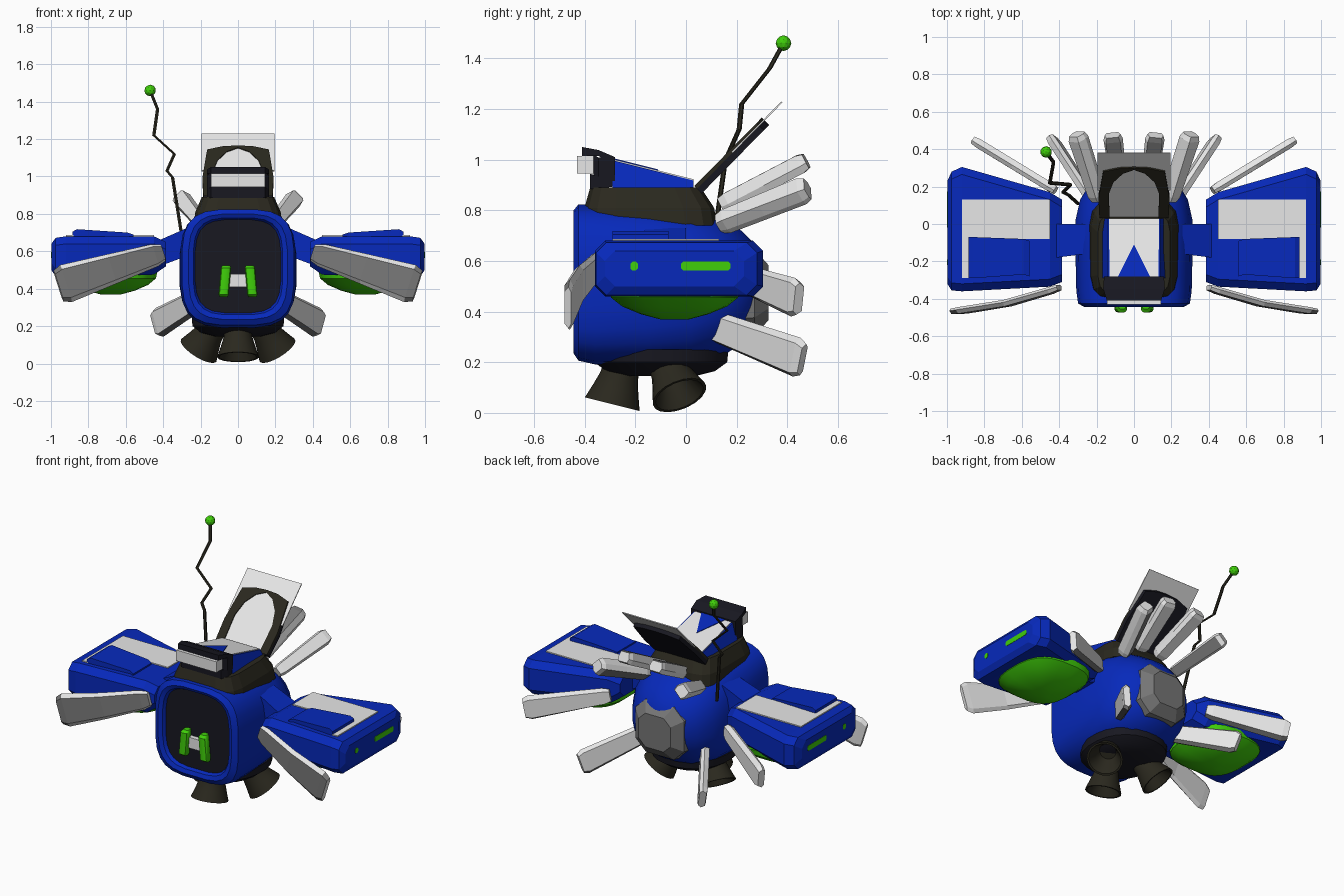
import bpy, bmesh, math
from mathutils import Vector as V

if "Cube" in bpy.data.objects:
    bpy.data.objects.remove(bpy.data.objects["Cube"], do_unlink=True)


def material(name, *rgb):
    m = bpy.data.materials.new(name)
    m.use_nodes = True
    m.diffuse_color = (*rgb, 1)
    m.node_tree.nodes["Principled BSDF"].inputs["Base Color"].default_value = (*rgb, 1)
    return m


BLUE = material("hull blue", .002, .022, .5)
GREEN = material("signal green", .05, .62, .003)
OLIVE = material("dark olive metal", .023, .021, .013)
NAVY = material("dark navy", .009, .009, .015)
LIGHT = material("light grey", .82, .82, .82)
GREY = material("mid grey", .18, .18, .18)


def finish(name, bm, mats, rule=None, smooth=False):
    bmesh.ops.recalc_face_normals(bm, faces=bm.faces)
    bm.normal_update()
    if rule:
        for f in bm.faces:
            f.material_index = rule(f)
    me = bpy.data.meshes.new(name)
    bm.to_mesh(me)
    bm.free()
    ob = bpy.data.objects.new(name, me)
    bpy.context.collection.objects.link(ob)
    for m in mats:
        me.materials.append(m)
    if smooth:
        bpy.ops.object.select_all(action='DESELECT')
        ob.select_set(True)
        bpy.context.view_layer.objects.active = ob
        bpy.ops.object.shade_smooth_by_angle(angle=math.radians(32))


def loft(name, rings, *mats, rule=None, smooth=False):
    """Skin a list of equal point rings and cap both ends."""
    bm = bmesh.new()
    rows = [[bm.verts.new(p) for p in r] for r in rings]
    n = len(rows[0])
    for a, b in zip(rows, rows[1:]):
        for i in range(n):
            j = (i + 1) % n
            bm.faces.new((a[i], a[j], b[j], b[i]))
    bm.faces.new(rows[0])
    bm.faces.new(rows[-1])
    finish(name, bm, mats, rule, smooth)


def oval(c, u, v, power=2, n=24):
    """Superellipse ring around c with half axes u and v."""
    def bend(t):
        return math.copysign(abs(t) ** (2 / power), t)
    ts = [math.tau * (i + .5) / n for i in range(n)]
    return [V(c) + V(u) * bend(math.cos(t)) + V(v) * bend(math.sin(t)) for t in ts]


def rect_x(x, y0, y1, z0, z1, c=0.0):
    """Rectangle across x, with corners cut by c."""
    if not c:
        pts = [(y0, z0), (y1, z0), (y1, z1), (y0, z1)]
    else:
        pts = [(y0 + c, z0), (y1 - c, z0), (y1, z0 + c), (y1, z1 - c),
               (y1 - c, z1), (y0 + c, z1), (y0, z1 - c), (y0, z0 + c)]
    return [V((x, y, z)) for y, z in pts]


def box(name, lo, hi, mat):
    loft(name, [rect_x(x, lo[1], hi[1], lo[2], hi[2]) for x in (lo[0], hi[0])], mat)


def flip(rings, s):
    return [[V((p.x * s, p.y, p.z)) for p in r] for r in rings]


# Rounded hull: y, half width, bottom, top, squareness
hull = [(-.415, .23, .27, .77, 3.6), (-.435, .24, .26, .78, 3.6), (-.445, .265, .235, .80, 3.6),
        (-.425, .30, .205, .825, 3.6), (-.36, .31, .19, .825, 3.4), (-.15, .315, .185, .82, 3),
        (.02, .315, .19, .81, 2.7), (.13, .29, .215, .78, 2.4), (.22, .235, .27, .72, 2.2),
        (.28, .165, .34, .66, 2), (.315, .08, .42, .58, 2)]
loft("hull", [oval((0, y, (a + b) / 2), (w, 0, 0), (0, 0, (b - a) / 2), k) for y, w, a, b, k in hull],
     BLUE, NAVY, rule=lambda f: int(f.normal.y < -.9 and f.calc_area() > .1), smooth=True)

# Front handle: two upright bars and a link
for s in (1, -1):
    loft("front_handle_bar", [oval((s * (.078 - .015 * k), y, .355 + .17 * k), (r, 0, 0), (0, r, 0), 3, 12)
         for k, y, r in ((0, -.435, .02), (.08, -.445, .028), (.92, -.445, .028), (1, -.435, .02))],
         GREEN, smooth=True)
box("front_handle_link", (-.05, -.445, .41), (.05, -.41, .48), LIGHT)

# Octagonal back plate
loft("back_plate", [oval((0, y, .475), (w, 0, 0), (0, 0, h), 3.2, 8)
     for y, w, h in ((.17, .2, .195), (.27, .185, .18), (.325, .12, .115))], GREY)

# Underside dish and three bell nozzles
loft("under_dish", [oval((0, -.1, z), (.25 * k, 0, 0), (0, .27 * k, 0), 2.2)
     for z, k in ((.25, 1), (.20, .98), (.165, .8), (.145, .5))], NAVY, smooth=True)
for top, tilt in (((0, -.255, .18), (0, -.25, -1)), ((.135, -.075, .19), (.5, .33, -.8)),
                  ((-.135, -.075, .19), (-.5, .33, -.8))):
    axis = V(tilt).normalized()
    side = axis.orthogonal().normalized()
    up = axis.cross(side)
    loft("nozzle", [oval(V(top) + axis * d, side * r, up * r, 2, 18) for d, r in
         ((-.03, .07), (.04, .077), (.09, .092), (.15, .112), (.15, .10), (.09, .07), (.04, .05))],
         OLIVE, smooth=True)

# Collar and wedge head
loft("collar", [oval((0, y, z), (w, 0, 0), (0, l, 0), 5, 16) for z, y, w, l in
     ((.74, -.14, .24, .265), (.81, -.145, .23, .258), (.89, -.16, .195, .22))], OLIVE)


def slope(y, lift=0.0):
    return .995 - (y + .28) * .25 + lift


loft("head", [[V((-.175, y, .86)), V((.175, y, .86)), V((.14, y, slope(y))), V((-.14, y, slope(y)))]
              for y in (-.29, .03)], BLUE)


def plate(name, pts, lift, mat):
    loft(name, [[V((x, y, slope(y, d))) for x, y in pts] for d in (lift - .006, lift)], mat)


plate("head_top_panel", [(-.13, -.28), (.13, -.28), (.135, .03), (-.135, .03)], .005, LIGHT)
plate("head_arrow", [(-.085, -.28), (.085, -.28), (0, -.11)], .009, BLUE)

# Visor with brow, jaw and pale front block
for name, y0, z0, z1, zb0, zb1 in (("visor_core", -.365, .91, 1.02, .9, 1.01),
                                   ("visor_brow", -.41, 1.015, 1.05, .97, 1.01),
                                   ("visor_jaw", -.38, .885, .945, .895, .94)):
    loft(name, [[V((-w, y, a)), V((w, y, a)), V((w, y, b)), V((-w, y, b))]
                for y, w, a, b in ((y0, .145, z0, z1), (-.345, .165, z0, z1 - .012), (-.28, .16, zb0, zb1))], NAVY)
box("visor_front", (-.145, -.43, .945), (.145, -.36, 1.015), LIGHT)

# Tilted canopy: pane, solid dark back and arched front frame
ALONG, FACE = V((0, .702, .712)), V((0, -.712, .702))


def canopy(pts, h):
    return [V((x, .03, .87)) + ALONG * t + FACE * h for x, t in pts]


def arch(half):
    return half + [(-x, t) for x, t in half[-2::-1]]


outer = arch([(.185, .02), (.19, .16), (.165, .37), (.08, .395), (0, .40)])
inner = arch([(.13, .02), (.135, .20), (.11, .29), (.06, .355), (0, .385)])
pane = [(-.195, .22), (.195, .22), (.195, .5), (-.195, .5)]
loft("canopy_pane", [canopy(pane, h) for h in (0, .006)], LIGHT)
loft("canopy_back", [canopy(outer, h) for h in (-.025, .001)], NAVY)
loft("canopy_glass", [canopy(inner, h) for h in (0, .01)], LIGHT)
bm = bmesh.new()
rows = [[bm.verts.new(p) for p in canopy(o, h)] for o, h in ((outer, 0), (outer, .016), (inner, .016), (inner, 0))]
for a, b in zip(rows, rows[1:]):
    for i in range(len(a) - 1):
        bm.faces.new((a[i], a[i + 1], b[i + 1], b[i]))
finish("canopy_frame", bm, [OLIVE])

# Zigzag antenna with ball
path = [(-.30, .11, .68), (-.35, .155, .995), (-.38, .17, 1.03), (-.34, .21, 1.12),
        (-.45, .22, 1.22), (-.43, .33, 1.36), (-.47, .385, 1.46)]
loft("antenna", [oval(p, (.01, 0, 0), (0, .01, 0), 2, 6) for p in path], OLIVE)
bm = bmesh.new()
bmesh.ops.create_icosphere(bm, subdivisions=2, radius=.031)
bmesh.ops.translate(bm, verts=bm.verts, vec=path[-1])
finish("antenna_ball", bm, [GREEN])


def fin(name, s, root, tip, w0, w1, thick, face, dark, bow=0.0):
    """Flared six-sided blade; faces towards 'dark' are mid grey."""
    root, tip, face, dark = (V((p[0] * s, p[1], p[2])) for p in (root, tip, face, dark))
    axis = (tip - root).normalized()
    t = (face - axis * face.dot(axis)).normalized()
    w = axis.cross(t)
    rings = []
    for k, scale in ((0, .8), (.08, 1), (.5, 1), (.93, 1), (1, .8)):
        wide = (w0 + (w1 - w0) * k) * scale
        c = root.lerp(tip, k) + t * bow * math.sin(math.pi * k)
        rings.append([c + w * a * wide + t * b * thick * scale for a, b in
                      ((-.5, -.1), (-.38, .5), (.38, .5), (.5, -.1), (.38, -.5), (-.38, -.5))])
    dark.normalize()
    loft(name, rings, LIGHT, GREY, rule=lambda f: int(f.normal.dot(dark) > .75))


for s in (1, -1):
    # Side pod, its arm and green belly
    pod = [(.385, -.31, .13, .52, .65), (.45, -.335, .17, .475, .68), (.92, -.36, .305, .46, .68),
           (.975, -.355, .28, .465, .672), (.998, -.32, .23, .50, .64)]
    loft("side_pod", flip([rect_x(*p, .04) for p in pod], s), BLUE)
    loft("pod_arm", flip([rect_x(.26, -.16, 0, .58, .73), rect_x(.42, -.18, 0, .52, .66)], s), BLUE)
    loft("pod_belly", [oval((s * .68, -.045, z), (.25 * k, 0, 0), (0, .26 * k, 0), 2.8)
         for z, k in ((.49, 1), (.455, .97), (.42, .8), (.39, .52), (.368, .2))], GREEN, smooth=True)
    # Pod top panels, raised box rising outwards, and outer lamps
    for lo, hi in (((.45, -.08), (.92, .13)), ((.88, -.29), (.92, -.08))):
        box("pod_top_panel", (s * lo[0], lo[1], .678), (s * hi[0], hi[1], .687), LIGHT)
    loft("pod_top_box", flip([rect_x(.56, -.28, -.09, .66, .69), rect_x(.59, -.27, -.08, .66, .70),
                              rect_x(.86, -.29, -.07, .66, .718), rect_x(.885, -.29, -.07, .66, .705)], s), BLUE)
    for y0, y1 in ((-.02, .175), (-.22, -.19)):
        loft("pod_lamp", flip([rect_x(x, y0, y1, .563, .597, .008) for x in (.98, 1.0)], s), GREEN)
    # Blades around the body
    fin("front_fin", s, (.40, -.34, .593), (.96, -.467, .415), .115, .215, .035, (0, -1, 0), (0, -1, 0), .02)
    fin("lower_fin", s, (.20, .09, .35), (.44, .46, .21), .12, .165, .05, (.8, -.6, -.1), (-.4, -.1, -.9))
    fin("pod_fin", s, (.42, .18, .55), (.855, .445, .45), .10, .16, .05, (-.5, .8, 0), (0, 0, -1))
    fin("upper_inner_fin", s, (.07, .14, .82), (.115, .475, .995), .085, .105, .075, (0, -.5, .85), (0, -.5, .85))
    fin("upper_outer_fin", s, (.19, .13, .745), (.305, .48, .885), .075, .10, .08, (.7, 0, .7), (-.7, 0, -.7))
